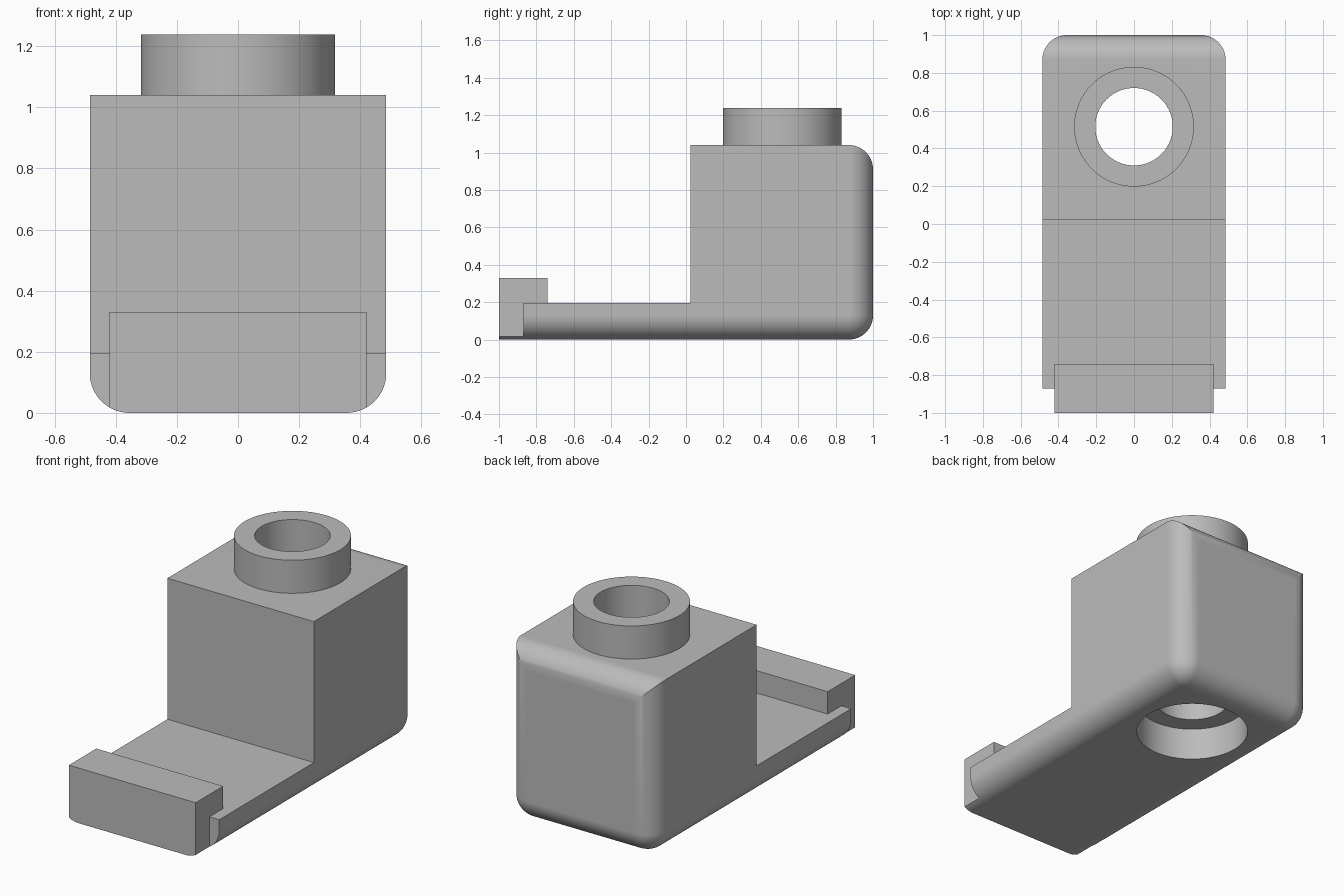
import bpy, bmesh, math
from mathutils import Matrix, Vector

if "Cube" in bpy.data.objects:
    bpy.data.objects.remove(bpy.data.objects["Cube"])

grey = bpy.data.materials.new("mid grey")
grey.use_nodes = True
colour = (0.5, 0.5, 0.5, 1)
grey.diffuse_color = colour
grey.node_tree.nodes["Principled BSDF"].inputs["Base Color"].default_value = colour

WIDTH, LIP_WIDTH = 0.485, 0.42      # half widths
TOP, FLOOR, LIP_TOP = 1.04, 0.196, 0.33
WALL_Y, LIP_BACK, NOTCH_Y = 0.025, -0.74, -0.87
ROUND = 0.13
HOLE_Y, HOLE_R, STUD_R = 0.515, 0.205, 0.317


def add_object(name, bm):
    mesh = bpy.data.meshes.new(name)
    bm.to_mesh(mesh)
    bm.free()
    obj = bpy.data.objects.new(name, mesh)
    bpy.context.collection.objects.link(obj)
    mesh.materials.append(grey)
    return obj


def box_mesh(low, high):
    low, high = Vector(low), Vector(high)
    bm = bmesh.new()
    bmesh.ops.create_cube(bm, size=1)
    bmesh.ops.scale(bm, vec=high - low, verts=bm.verts)
    bmesh.ops.translate(bm, vec=(low + high) / 2, verts=bm.verts)
    return bm


def cylinder(name, radius, low, high):
    bm = bmesh.new()
    bmesh.ops.create_cone(bm, cap_ends=True, segments=96, radius1=radius, radius2=radius,
                          depth=high - low,
                          matrix=Matrix.Translation((0, HOLE_Y, (low + high) / 2)))
    return add_object(name, bm)


def combine(target, tool, operation="DIFFERENCE"):
    mod = target.modifiers.new(tool.name, "BOOLEAN")
    mod.operation, mod.object, mod.solver = operation, tool, "EXACT"
    bpy.context.view_layer.objects.active = target
    bpy.ops.object.modifier_apply(modifier=mod.name)
    bpy.data.objects.remove(tool)


# Full block, rounded along the lower sides and all around the back
bm = box_mesh((-WIDTH, -1, 0), (WIDTH, 1, TOP))
rounded = []
for edge in bm.edges:
    mid = (edge.verts[0].co + edge.verts[1].co) / 2
    lower_side = mid.z < 0.01 and abs(mid.x) > 0.1
    if lower_side or mid.y > 0.9:
        rounded.append(edge)
bmesh.ops.bevel(bm, geom=rounded, offset=ROUND, segments=14, profile=0.5, affect="EDGES")
body = add_object("clip_body", bm)

# Clear the step, the space over the lip and the notches beside it
combine(body, add_object("step_cutter", box_mesh((-1, LIP_BACK, FLOOR), (1, WALL_Y, 2))))
combine(body, add_object("lip_cutter", box_mesh((-1, -2, LIP_TOP), (1, LIP_BACK + 0.01, 2))))
for side in (-1, 1):
    x0, x1 = sorted((side * LIP_WIDTH, side))
    combine(body, add_object("notch_cutter", box_mesh((x0, -2, -1), (x1, NOTCH_Y, 2))))
    combine(body, add_object("shoulder_cutter",
                             box_mesh((x0, NOTCH_Y - 0.1, FLOOR), (x1, LIP_BACK + 0.1, 2))))

# Hollow stud, with a wider recess underneath
combine(body, cylinder("stud", STUD_R, TOP - 0.2, 1.238), "UNION")
combine(body, cylinder("hole_cutter", HOLE_R, -1, 2))
combine(body, cylinder("recess_cutter", STUD_R - 0.002, -1, 0.196))

# Smooth rounded faces, crisp edges, flat planes
bpy.ops.object.select_all(action="DESELECT")
body.select_set(True)
bpy.context.view_layer.objects.active = body
bpy.ops.object.shade_smooth_by_angle(angle=math.radians(30))
weighted = body.modifiers.new("flat planes", "WEIGHTED_NORMAL")
weighted.keep_sharp = True
